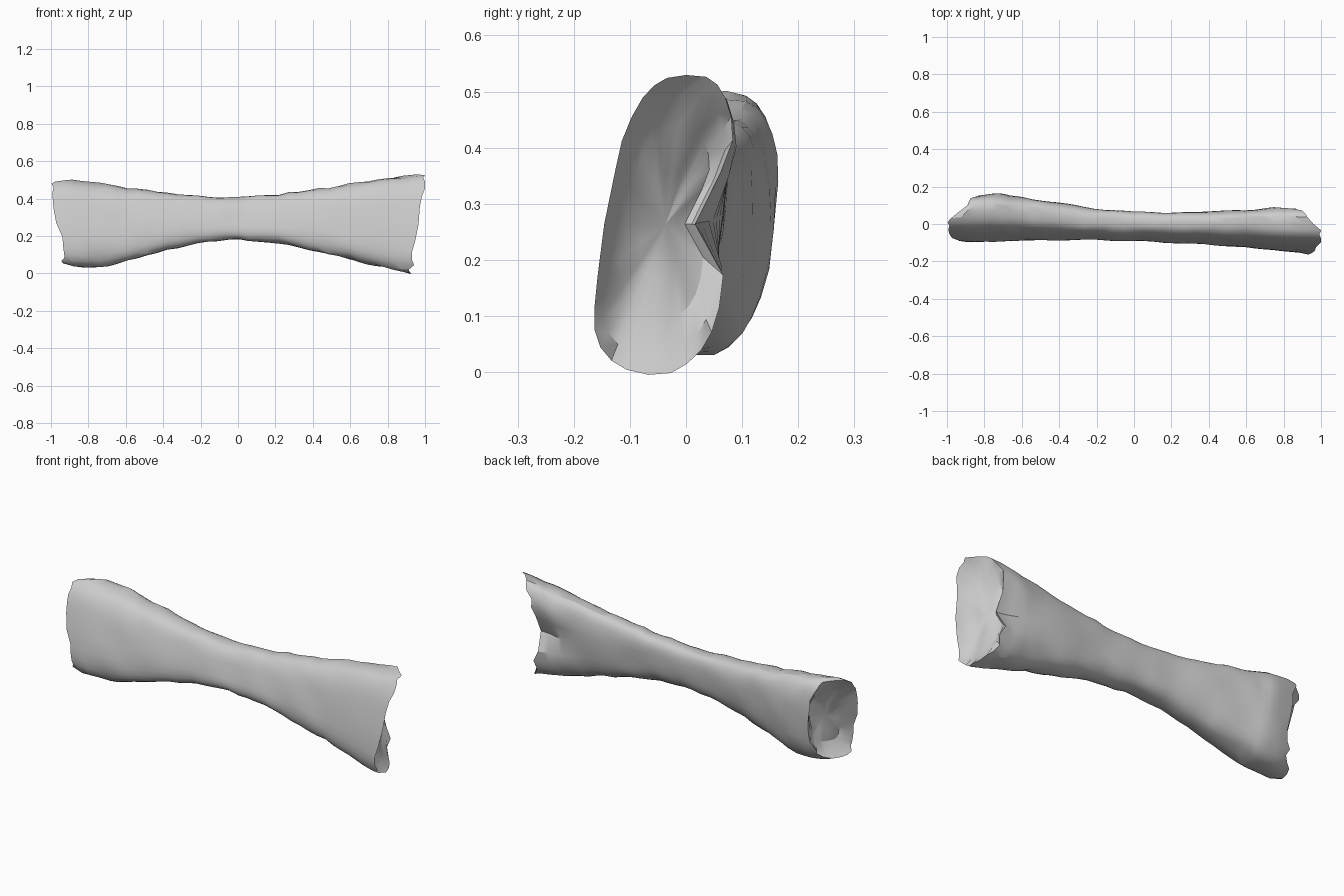
import bpy, bmesh, math, random
from mathutils import Vector, noise

random.seed(4)
if "Cube" in bpy.data.objects:
    bpy.data.objects.remove(bpy.data.objects["Cube"])

# Shaft stations: x, bottom, top, front, back
STATIONS = [
    (-0.97, .05, .49, -.09, .15), (-0.90, .03, .505, -.095, .16),
    (-0.78, .025, .487, -.095, .163), (-0.60, .065, .458, -.09, .143),
    (-0.40, .12, .435, -.087, .11), (-0.20, .168, .413, -.085, .08),
    (0.00, .18, .405, -.09, .066), (0.20, .167, .42, -.10, .06),
    (0.40, .122, .447, -.11, .065), (0.60, .075, .477, -.125, .075),
    (0.80, .03, .508, -.145, .088), (0.97, -.003, .53, -.163, .085)]
SIDES, RINGS = 28, 37


def station(x):
    """Blend the two stations around x."""
    for a, b in zip(STATIONS, STATIONS[1:]):
        if x <= b[0] + 1e-6:
            t = (x - a[0]) / (b[0] - a[0])
            return [p + (q - p) * t for p, q in zip(a[1:], b[1:])]
    return STATIONS[-1][1:]


def section(x):
    """Boxy section whose front leans back more than its rear."""
    z0, z1, y0, y1 = station(x)
    raw = []
    for i in range(SIDES):
        a = 2 * math.pi * i / SIDES
        c, s = math.cos(a), math.sin(a)
        z = math.copysign(abs(s) ** .72, s)
        y = math.copysign(abs(c) ** .72, c)
        raw.append((y + (.3 - .1 * c) * z, z))
    m = max(r[0] for r in raw)
    n = -min(r[0] for r in raw)
    pts = []
    for y, z in raw:
        p = Vector((x, y0 + (y + n) / (m + n) * (y1 - y0), z0 + (z + 1) / 2 * (z1 - z0)))
        # uneven surface, strongest on the edges
        p.z += 0.011 * noise.noise(p * 11) * abs(z)
        p.y += 0.008 * noise.noise(p * 8 + Vector((5, 0, 0)))
        pts.append(p)
    return pts


def end_x(p, side):
    """Slanted broken edge at either end."""
    cut = 1.1 * max(0, p.y + .02) if side > 0 else 1.2 * max(0, p.y - .03)
    return side * (0.925 + 0.14 * min(p.z, .45) - cut)


bm = bmesh.new()
rings = []
for k in range(RINGS):
    pts = section(-0.97 + 1.94 * k / (RINGS - 1))
    for p in pts:
        side = 1 if p.x > 0 else -1
        # squeeze the outer part of the shaft up to the slanted edge
        if abs(p.x) > 0.6:
            t = (abs(p.x) - 0.6) / 0.37
            p.x = side * (0.6 + t * (abs(end_x(p, side)) - 0.6))
        # groove in the back of the left end
        if p.y > 0 and p.x > 0.58:
            p.y -= .065 * min(1, (p.x - .58) / .25) * math.exp(-((p.z - .28) / .07) ** 2)
        if k in (0, RINGS - 1):
            p.x += random.uniform(-.016, .016)
    rings.append([bm.verts.new(p) for p in pts])


def bridge(a, b):
    for i in range(SIDES):
        j = (i + 1) % SIDES
        bm.faces.new((a[i], a[j], b[j], b[i]))


for a, b in zip(rings, rings[1:]):
    bridge(a, b)

# Hollow broken ends, smoother inside than the rim
for side, rim in ((-1, rings[0]), (1, rings[-1])):
    mid = sum((v.co for v in rim), Vector()) / SIDES
    last = rim
    for scale, depth in ((.88, .02), (.65, .045), (.35, .058)):
        ring = []
        for i in range(SIDES):
            near = [rim[(i + d) % SIDES].co for d in range(-2, 3)]
            p = mid.lerp(rim[i].co, scale)
            p.x = mid.x + (sum(q.x for q in near) / len(near) - mid.x) * scale
            p.x -= side * (depth + .02 * noise.noise(p * 12))
            ring.append(bm.verts.new(p))
        bridge(last, ring)
        last = ring
    tip = sum((v.co for v in last), Vector()) / SIDES
    tip = bm.verts.new(tip - Vector((side * .004, 0, 0)))
    for i in range(SIDES):
        bm.faces.new((last[i], last[(i + 1) % SIDES], tip))

bmesh.ops.recalc_face_normals(bm, faces=bm.faces)
mesh = bpy.data.meshes.new("bone")
bm.to_mesh(mesh)
bm.free()
bone = bpy.data.objects.new("bone", mesh)
bpy.context.collection.objects.link(bone)

# Plain grey surface
mat = bpy.data.materials.new("pale_grey")
mat.use_nodes = True
mat.diffuse_color = (.6, .6, .6, 1)
mat.node_tree.nodes["Principled BSDF"].inputs["Base Color"].default_value = (.6, .6, .6, 1)
mesh.materials.append(mat)

bpy.context.view_layer.objects.active = bone
bone.select_set(True)
bpy.ops.object.shade_smooth_by_angle(angle=math.radians(27))
